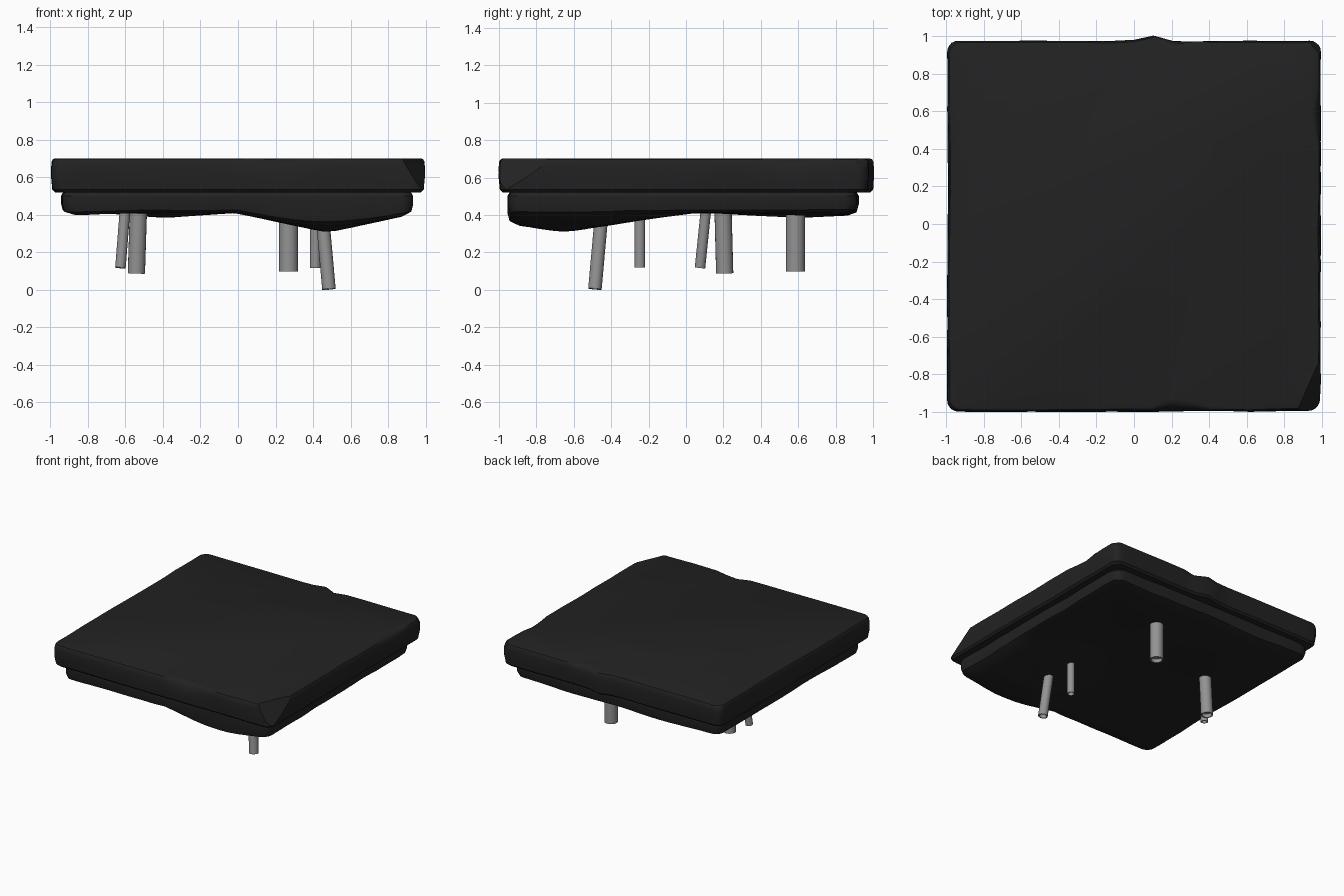
import bpy, bmesh, math
from mathutils import Vector, noise

if "Cube" in bpy.data.objects:
    bpy.data.objects.remove(bpy.data.objects["Cube"])


def material(name, rgb, rough):
    m = bpy.data.materials.new(name)
    m.use_nodes = True
    m.diffuse_color = (*rgb, 1)
    bsdf = next(n for n in m.node_tree.nodes if n.type == "BSDF_PRINCIPLED")
    bsdf.inputs["Base Color"].default_value = (*rgb, 1)
    bsdf.inputs["Roughness"].default_value = rough
    return m


stone = material("dark stone", (0.016, 0.016, 0.016), 0.9)
metal = material("grey metal", (0.29, 0.29, 0.29), 0.6)


def finish(bm, name, mat, angle):
    bmesh.ops.recalc_face_normals(bm, faces=bm.faces)
    me = bpy.data.meshes.new(name)
    bm.to_mesh(me)
    bm.free()
    ob = bpy.data.objects.new(name, me)
    bpy.context.collection.objects.link(ob)
    me.materials.append(mat)
    bpy.ops.object.select_all(action="DESELECT")
    ob.select_set(True)
    bpy.context.view_layer.objects.active = ob
    bpy.ops.object.shade_smooth_by_angle(angle=math.radians(angle))
    return ob


def outline(radius, steps=18, arc=5):
    """Rounded square of half width 1, counter-clockwise."""
    pts = []
    core = 1 - radius
    for side in range(4):
        turn = side * math.pi / 2
        local = [(1, -core + 2 * core * i / steps) for i in range(steps)]
        for i in range(arc):
            a = math.pi / 2 * i / arc
            local.append((core + radius * math.cos(a), core + radius * math.sin(a)))
        c, s = math.cos(turn), math.sin(turn)
        pts += [(x * c - y * s, x * s + y * c) for x, y in local]
    return pts


def loft(rings):
    bm = bmesh.new()
    loops = [[bm.verts.new(p) for p in ring] for ring in rings]
    n = len(loops[0])
    for a, b in zip(loops, loops[1:]):
        for i in range(n):
            bm.faces.new((a[i], a[(i + 1) % n], b[(i + 1) % n], b[i]))
    bm.faces.new(loops[0])
    bm.faces.new(loops[-1])
    return bm


def wobble(x, y, z, amount):
    return amount * noise.noise(Vector((x * 2.3, y * 2.3, z * 5)))


def falloff(d):
    return max(0.0, 1 - d)


def chip(bm, point, normal):
    """Slice a corner off along a plane."""
    geom = bm.verts[:] + bm.edges[:] + bm.faces[:]
    cut = bmesh.ops.bisect_plane(bm, geom=geom, plane_co=point, plane_no=normal,
                                 clear_outer=True)
    edges = [e for e in cut["geom_cut"] if isinstance(e, bmesh.types.BMEdge)]
    if edges:
        bmesh.ops.holes_fill(bm, edges=edges, sides=0)


# Top slab: rounded rim with a bulge on the back edge and worn dents
def slab_ring(z, inset, wear):
    ring = []
    for u, v in outline(0.06):
        k = 1 - inset - abs(wobble(u, v, z, 0.012))
        x, y = u * k * 0.997, v * k * 0.99 - 0.012
        if v > 0.9:
            y += 0.03 * falloff(abs(u - 0.1) / 0.12)
            y -= wear * 0.04 * falloff(abs(u - 0.22) / 0.1)
        if v < -0.9:
            y += wear * 0.06 * falloff(abs(u - 0.24) / 0.14)
        if u > 0.9:
            x -= wear * 0.04 * falloff(abs(v - 0.6) / 0.15)
        ring.append((x, y, z))
    return ring


profile = [(0.52, 0.022, 0), (0.535, 0.006, 0), (0.6, 0, 0), (0.655, 0, 0.1),
           (0.685, 0.003, 0.5), (0.697, 0.01, 0.8), (0.702, 0.022, 1)]
slab = loft([slab_ring(*p) for p in profile])
chip(slab, (0.94, -0.84, 0.7), (0.8, -0.35, 0.5))
chip(slab, (0.975, -0.97, 0.6), (0.6, -0.7, 0.25))
chip(slab, (-0.96, 0.95, 0.7), (-0.5, 0.6, 0.6))
chip(slab, (0.96, 0.94, 0.7), (0.6, 0.5, 0.5))
finish(slab, "top_slab", stone, 30)


# Rough rock base: its underside sinks towards a few low points
LOWS = [(0.48, -0.66, 0.105, 0.52, 0.72), (-0.38, 0.62, 0.032, 0.4, 0.5),
        (-0.8, -0.8, 0.015, 0.4, 0.4), (0.35, 0.7, 0.02, 0.4, 0.4)]


def underside(x, y):
    drop = max(d * falloff(math.hypot((x - cx) / rx, (y - cy) / ry))
               for cx, cy, d, rx, ry in LOWS)
    return 0.412 - drop + wobble(x, y, 1, 0.008)


def base_ring(scale, z=None, lift=0.0):
    ring = []
    for u, v in outline(0.07):
        k = scale - abs(wobble(u, v, 3, 0.025))
        x, y = u * k * 0.94 - 0.005, v * k * 0.94 - 0.015
        ring.append((x, y, underside(x, y) + lift if z is None else z))
    return ring


rings = [base_ring(0.985, 0.525), base_ring(1.0, 0.5), base_ring(1.0, lift=0.05),
         base_ring(0.99, lift=0.015)]
rings += [base_ring(s / 16) for s in range(15, 0, -1)]
base = loft(rings)
chip(base, (0.9, 0.87, 0.42), (0.5, 0.6, -0.5))
finish(base, "rock_base", stone, 25)


# Hollow pipes hanging below the rock
def pipe(name, foot, top, radius):
    foot, top = Vector(foot), Vector(top)
    axis = top - foot
    turn = Vector((0, 0, 1)).rotation_difference(axis.normalized())
    inner = radius * 0.8
    rows = [(radius, axis.length), (radius, 0), (inner, 0), (inner, 0.03)]
    rings = []
    for r, h in rows:
        circle = [2 * math.pi * i / 20 for i in range(20)]
        rings.append([foot + turn @ Vector((r * math.cos(a), r * math.sin(a), h))
                      for a in circle])
    finish(loft(rings), name, metal, 40)


pipe("front_pipe", (0.485, -0.487, 0.004), (0.445, -0.447, 0.45), 0.036)
pipe("back_pipe", (0.27, 0.585, 0.098), (0.27, 0.585, 0.46), 0.051)
pipe("side_pipe", (-0.542, 0.207, 0.088), (-0.53, 0.197, 0.46), 0.046)
pipe("thin_side_pipe", (-0.627, 0.075, 0.118), (-0.6, 0.11, 0.46), 0.028)
pipe("thin_front_pipe", (0.412, -0.247, 0.118), (0.412, -0.247, 0.46), 0.029)
